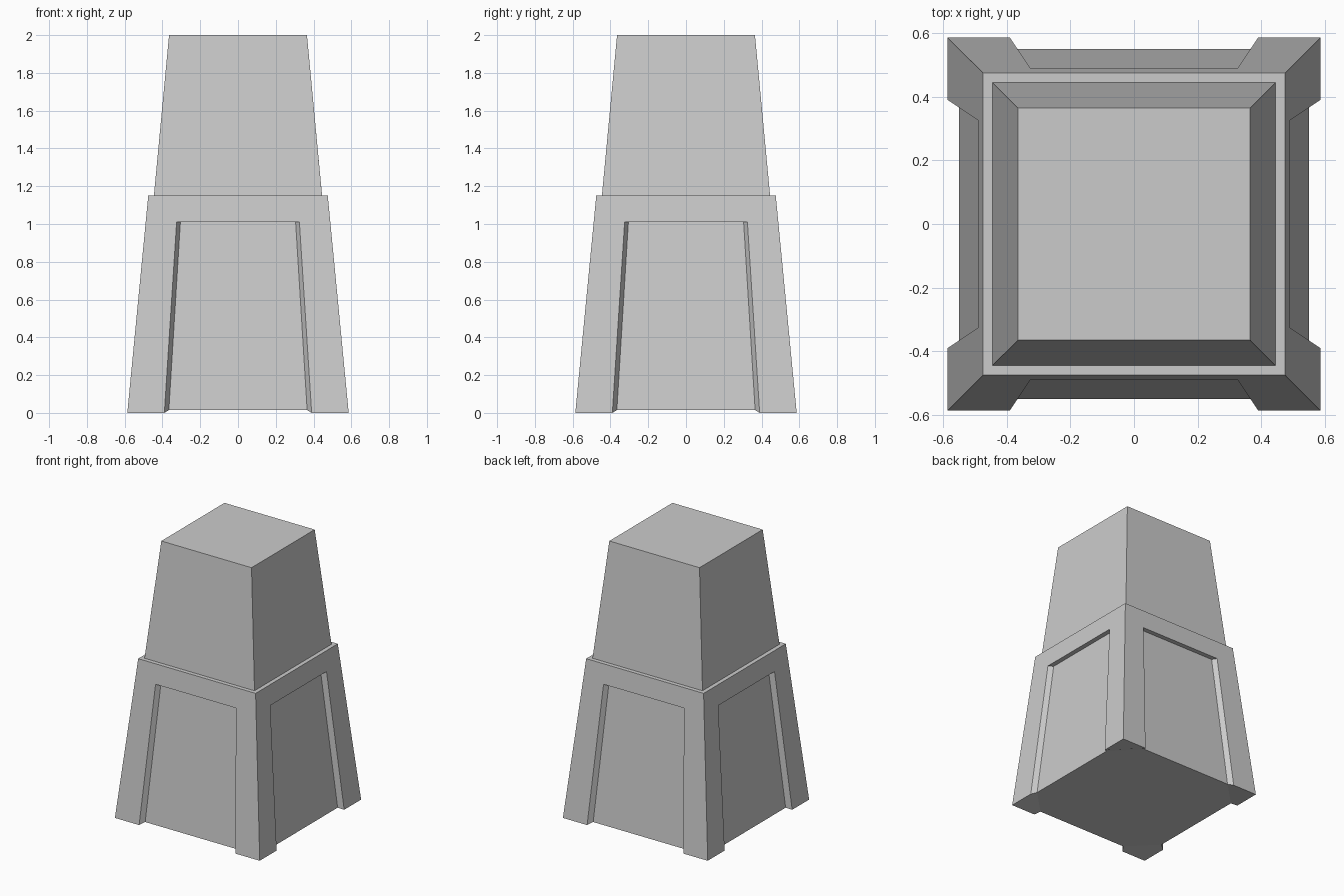
import bpy, bmesh
from math import pi
from mathutils import Matrix, Vector

if "Cube" in bpy.data.objects:
    bpy.data.objects.remove(bpy.data.objects["Cube"])

Z_STEP, Z_TOP, Z_PANEL = 1.152, 2.0, 1.01
B, S, U, T = 0.586, 0.475, 0.445, 0.365   # half widths: foot, shoulder, upper base, top


def finish(name, bm):
    bmesh.ops.remove_doubles(bm, verts=bm.verts, dist=1e-4)
    bmesh.ops.recalc_face_normals(bm, faces=bm.faces)
    me = bpy.data.meshes.new(name)
    bm.to_mesh(me)
    bm.free()
    ob = bpy.data.objects.new(name, me)
    bpy.context.collection.objects.link(ob)
    return ob


def add_four(bm, face):
    """Add a face and its three quarter-turn copies."""
    for i in range(4):
        rot = Matrix.Rotation(i * pi / 2, 3, 'Z')
        bm.faces.new([bm.verts.new(rot @ Vector(p)) for p in face])


def mirror_x(p):
    return (-p[0], p[1], p[2])


# Tapered base with a recessed panel on each side
bm = bmesh.new()
y_panel = B - (B - S) * Z_PANEL / Z_STEP
corner, shoulder = (-B, -B, 0), (-S, -S, Z_STEP)
out_low, out_top = (-0.39, -B, 0), (-0.325, -y_panel, Z_PANEL)
in_low, in_top = (-0.366, -0.55, 0.015), (-0.305, -y_panel + 0.034, Z_PANEL)
half = [out_top, out_low, corner, shoulder]
add_four(bm, half + [mirror_x(p) for p in reversed(half)])            # frame
add_four(bm, [in_low, in_top, mirror_x(in_top), mirror_x(in_low)])    # panel
add_four(bm, [out_top, in_top, mirror_x(in_top), mirror_x(out_top)])  # lintel
reveal = [out_low, in_low, in_top, out_top]
add_four(bm, reveal)
add_four(bm, [mirror_x(p) for p in reveal])
# Ledge at the shoulder
ledge = [shoulder, (-U, -U, Z_STEP)]
add_four(bm, ledge + [mirror_x(p) for p in reversed(ledge)])
# Feet and underside
add_four(bm, [in_low, out_low, corner,
              (-B, -0.39, 0), (-0.55, -0.366, 0.015)])
under = []
for i in range(4):
    rot = Matrix.Rotation(i * pi / 2, 3, 'Z')
    under += [rot @ Vector(in_low), rot @ Vector(mirror_x(in_low))]
bm.faces.new([bm.verts.new(p) for p in under])
finish("paneled_base", bm)

# Tapered upper block, open where it joins the ledge
bm = bmesh.new()
add_four(bm, [(-U, -U, Z_STEP), (U, -U, Z_STEP), (T, -T, Z_TOP), (-T, -T, Z_TOP)])
bm.faces.new([bm.verts.new(p) for p in
              [(-T, -T, Z_TOP), (T, -T, Z_TOP), (T, T, Z_TOP), (-T, T, Z_TOP)]])
finish("upper_block", bm)
